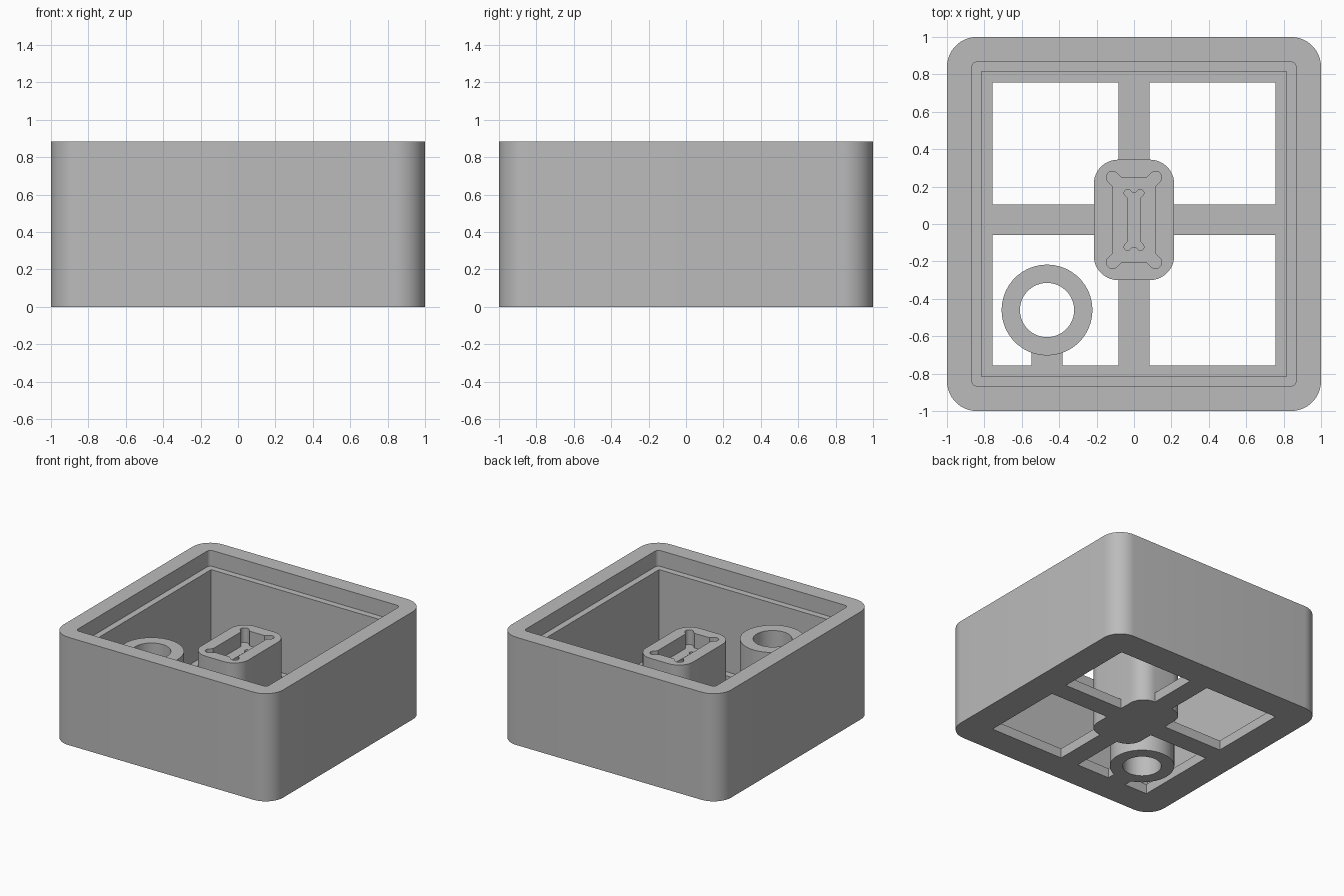
import bpy
import bmesh
from math import cos, sin, pi

if "Cube" in bpy.data.objects:
    bpy.data.objects.remove(bpy.data.objects["Cube"])

N = 12             # points per outline corner
FLOOR = 0.08       # floor plate thickness
HEIGHT = 0.885
POST_TOP = 0.665
HUB_Y = 0.022

grey = bpy.data.materials.new("plain grey")
grey.use_nodes = True
grey.diffuse_color = (0.5, 0.5, 0.5, 1)
grey.node_tree.nodes["Principled BSDF"].inputs["Base Color"].default_value = (0.5, 0.5, 0.5, 1)


def rounded(hx, hy, r=0.0):
    """Rectangle outline with round corners; r = 0 gives sharp ones."""
    points = []
    for k, (sx, sy) in enumerate(((1, 1), (-1, 1), (-1, -1), (1, -1))):
        for i in range(N):
            a = (k + i / (N - 1)) * pi / 2
            points.append((sx * (hx - r) + r * cos(a), sy * (hy - r) + r * sin(a)))
    return points


def dogbone(hx, hy, r):
    """Rectangle outline with a diagonal round relief at each corner."""
    points = []
    step = r * 2 ** 0.5
    for k, (sx, sy) in enumerate(((1, 1), (-1, 1), (-1, -1), (1, -1))):
        x, y = sx * hx, sy * hy
        along_y, along_x = (x, y - sy * step), (x - sx * step, y)
        first, last = (along_y, along_x) if k % 2 == 0 else (along_x, along_y)
        points.append(first)
        for i in range(N - 2):
            a = k * pi / 2 - pi / 4 + pi * i / (N - 3)
            points.append((x + r * cos(a), y + r * sin(a)))
        points.append(last)
    return points


def finish(name, bm):
    bmesh.ops.remove_doubles(bm, verts=bm.verts, dist=0.0001)
    bmesh.ops.recalc_face_normals(bm, faces=bm.faces)
    for face in bm.faces:
        face.smooth = True
    for edge in bm.edges:
        edge.smooth = edge.calc_face_angle(pi) < 0.6
    mesh = bpy.data.meshes.new(name)
    bm.to_mesh(mesh)
    bm.free()
    mesh.materials.append(grey)
    obj = bpy.data.objects.new(name, mesh)
    bpy.context.collection.objects.link(obj)


def loft(name, sections, center=(0, 0), closed=True):
    """Skin a list of (outline, z); closed joins last to first, else caps both."""
    bm = bmesh.new()
    rings = [[bm.verts.new((x + center[0], y + center[1], z)) for x, y in outline]
             for outline, z in sections]
    pairs = list(zip(rings, rings[1:]))
    if closed:
        pairs.append((rings[-1], rings[0]))
    else:
        bm.faces.new(rings[0])
        bm.faces.new(rings[-1])
    for a, b in pairs:
        for i in range(len(a)):
            j = (i + 1) % len(a)
            bm.faces.new((a[i], a[j], b[j], b[i]))
    finish(name, bm)


def bar(name, x0, x1, y0, y1):
    bm = bmesh.new()
    bmesh.ops.create_cube(bm, size=1)
    for v in bm.verts:
        v.co = (x1 if v.co.x > 0 else x0, y1 if v.co.y > 0 else y0,
                FLOOR if v.co.z > 0 else 0)
    finish(name, bm)


# Outer shell with stepped rim and open floor frame
outer = rounded(1, 1, 0.16)
rim = rounded(0.867, 0.867, 0.03)
cavity = rounded(0.815, 0.815)
opening = rounded(0.756, 0.756)
ledge_z = HEIGHT - 0.13
loft("shell", [(opening, 0), (outer, 0), (outer, HEIGHT), (rim, HEIGHT),
               (rim, ledge_z), (cavity, ledge_z), (cavity, FLOOR), (opening, FLOOR)])

# Central post with a two-step pocket
post = rounded(0.215, 0.322, 0.13)
pocket = dogbone(0.115, 0.227, 0.033)
slot = dogbone(0.034, 0.144, 0.019)
pocket_z = POST_TOP - 0.12
loft("center_post", [(post, 0), (post, POST_TOP), (pocket, POST_TOP),
                     (pocket, pocket_z), (slot, pocket_z), (slot, pocket_z - 0.25)],
     (0, HUB_Y), closed=False)

# Hollow round post
tube, bore = rounded(0.243, 0.243, 0.243), rounded(0.145, 0.145, 0.145)
loft("round_post", [(bore, 0), (tube, 0), (tube, POST_TOP), (bore, POST_TOP)],
     (-0.465, -0.46))

# Floor bars tying the posts to the frame
w = 0.082
bar("right_bar", -0.756, -0.215, HUB_Y - w, HUB_Y + w)
bar("left_bar", 0.215, 0.756, HUB_Y - w, HUB_Y + w)
bar("front_bar", -w, w, -0.756, HUB_Y - 0.322)
bar("back_bar", -w, w, HUB_Y + 0.322, 0.756)
bar("round_post_bar", -0.465 - w, -0.465 + w, -0.756, -0.685)
